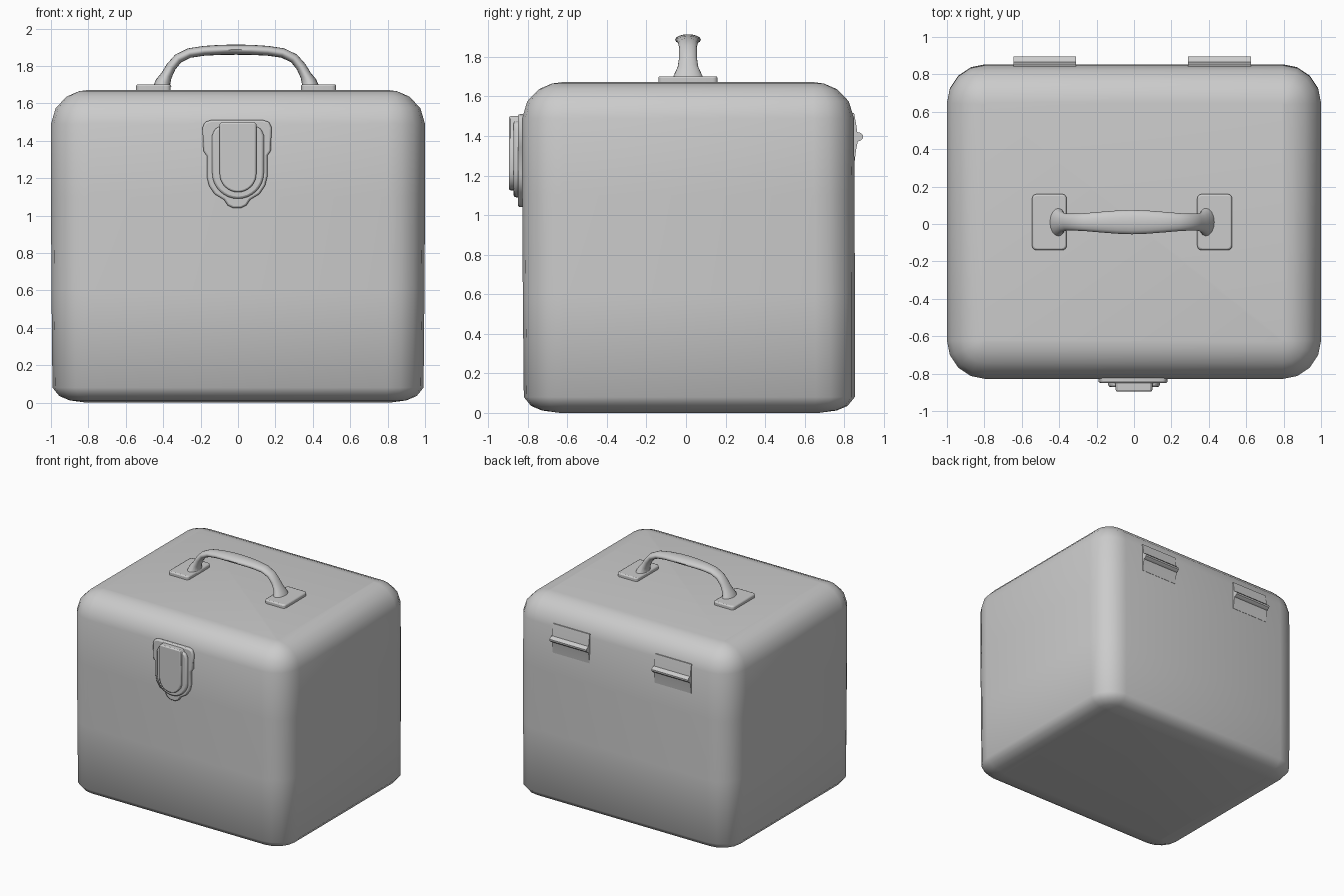
import bpy, bmesh, math
from mathutils import Vector

if "Cube" in bpy.data.objects:
    bpy.data.objects.remove(bpy.data.objects["Cube"])


def finish(name, bm, bevel=0.0, angle=40):
    bmesh.ops.recalc_face_normals(bm, faces=bm.faces)
    me = bpy.data.meshes.new(name)
    bm.to_mesh(me)
    bm.free()
    ob = bpy.data.objects.new(name, me)
    bpy.context.collection.objects.link(ob)
    if bevel:
        m = ob.modifiers.new("bevel", 'BEVEL')
        m.width, m.segments = bevel, 2
        m.limit_method, m.angle_limit = 'ANGLE', math.radians(40)
    bpy.ops.object.select_all(action='DESELECT')
    ob.select_set(True)
    bpy.context.view_layer.objects.active = ob
    bpy.ops.object.shade_smooth_by_angle(angle=math.radians(angle))
    return ob


def loft(name, rings, bevel=0.0, angle=40):
    """Skin closed rings of equal point count, capped at both ends."""
    bm = bmesh.new()
    vs = [[bm.verts.new(p) for p in r] for r in rings]
    n = len(vs[0])
    for a, b in zip(vs, vs[1:]):
        for i in range(n):
            bm.faces.new((a[i], a[(i + 1) % n], b[(i + 1) % n], b[i]))
    bm.faces.new(vs[0])
    bm.faces.new(vs[-1])
    return finish(name, bm, bevel, angle)


def rounded_rect(x0, x1, y0, y1, r, z, seg=4):
    pts = []
    corners = [(x1 - r, y1 - r), (x0 + r, y1 - r), (x0 + r, y0 + r), (x1 - r, y0 + r)]
    for k, (cx, cy) in enumerate(corners):
        for i in range(seg + 1):
            a = math.pi / 2 * (k + i / seg)
            pts.append((cx + r * math.cos(a), cy + r * math.sin(a), z))
    return pts


# case body: rounded box, tight at the base, rounder at the lid
profile = [(0.0, 0.19), (0.012, 0.10), (0.035, 0.045), (0.08, 0.008), (0.6, 0.003),
           (1.1, 0.0), (1.49, 0.0), (1.575, 0.025), (1.637, 0.085), (1.665, 0.15), (1.672, 0.2)]
rings = []
for z, d in profile:
    back = 0.862 - 0.014 * z / 1.6
    rings.append(rounded_rect(-1 + d, 1 - d, -0.828 + d, back - d, max(0.205 - d, 0.012), z))
loft("case_body", rings, angle=60)

# handle foot plates
for side, x0, x1 in (("left", -0.545, -0.36), ("right", 0.338, 0.525)):
    loft("handle_plate_" + side,
         [rounded_rect(x0, x1, -0.14, 0.16, 0.025, z) for z in (1.655, 1.702)], 0.01)

# carrying handle: tapering oval tube; x, z, half thickness, half width
half = [(0.395, 1.69, 0.05, 0.08), (0.39, 1.715, 0.04, 0.068), (0.372, 1.75, 0.03, 0.052),
        (0.348, 1.795, 0.027, 0.045), (0.31, 1.84, 0.026, 0.045), (0.25, 1.869, 0.026, 0.048),
        (0.17, 1.881, 0.026, 0.055), (0.08, 1.886, 0.027, 0.062)]
path = [(-x,) + tuple(r) for x, *r in half] + [(0, 1.887, 0.027, 0.065)] + half[::-1]
rings = []
for i, (x, z, t, w) in enumerate(path):
    a, b = path[max(i - 1, 0)], path[min(i + 1, len(path) - 1)]
    d = Vector((b[0] - a[0], 0, b[1] - a[1])).normalized()
    if i in (0, len(path) - 1):
        d = Vector((0, 0, 1 if i == 0 else -1))
    nrm = Vector((-d.z, 0, d.x))
    c = Vector((x - 0.01, 0.01, z))
    rings.append([c + nrm * t * math.cos(k * math.pi / 8) + Vector((0, w * math.sin(k * math.pi / 8), 0))
                  for k in range(16)])
loft("handle_grip", rings, angle=50)


# latch plates: outlines in x-z extruded along y
def latch_plate(name, right_side, y_front, bevel, cx=0.0):
    outline = right_side + [(-x, z) for x, z in right_side[::-1] if x > 0]
    loft(name, [[(x + cx, y, z) for x, z in outline] for y in (-0.815, y_front)], bevel)


def tongue(w, top, bottom, r):
    """Right half of a U-shaped outline with a small radius on the upper corner."""
    pts = [(w - r, top), (w - r * 0.3, top - r * 0.3), (w, top - r)]
    for i in range(9):
        a = math.pi / 2 * i / 8
        pts.append((w * math.cos(a), bottom + w - w * math.sin(a)))
    pts[-1] = (0.0, bottom)
    return pts


latch_plate("latch_back_plate",
            [(0.14, 1.51), (0.172, 1.5), (0.185, 1.47), (0.18, 1.345), (0.162, 1.32),
             (0.162, 1.21), (0.15, 1.16), (0.12, 1.115), (0.07, 1.085), (0.05, 1.055),
             (0.02, 1.04)], -0.85, 0.01, -0.005)
latch_plate("latch_frame", tongue(0.138, 1.48, 1.09, 0.05), -0.872, 0.012)
latch_plate("latch_tongue", tongue(0.098, 1.5, 1.125, 0.012), -0.896, 0.014)

# hinges on the back: flared leaf with a rolled knuckle, y-z profile along x
leaf = [(0.83, 1.515), (0.85, 1.515), (0.86, 1.46), (0.866, 1.42), (0.884, 1.415),
        (0.896, 1.402), (0.895, 1.388), (0.882, 1.377), (0.868, 1.372), (0.86, 1.33),
        (0.853, 1.275), (0.83, 1.275)]
for side, x0, x1 in (("left", -0.645, -0.31), ("right", 0.288, 0.625)):
    loft("hinge_" + side, [[(x, y, z) for y, z in leaf] for x in (x0, x1)])
